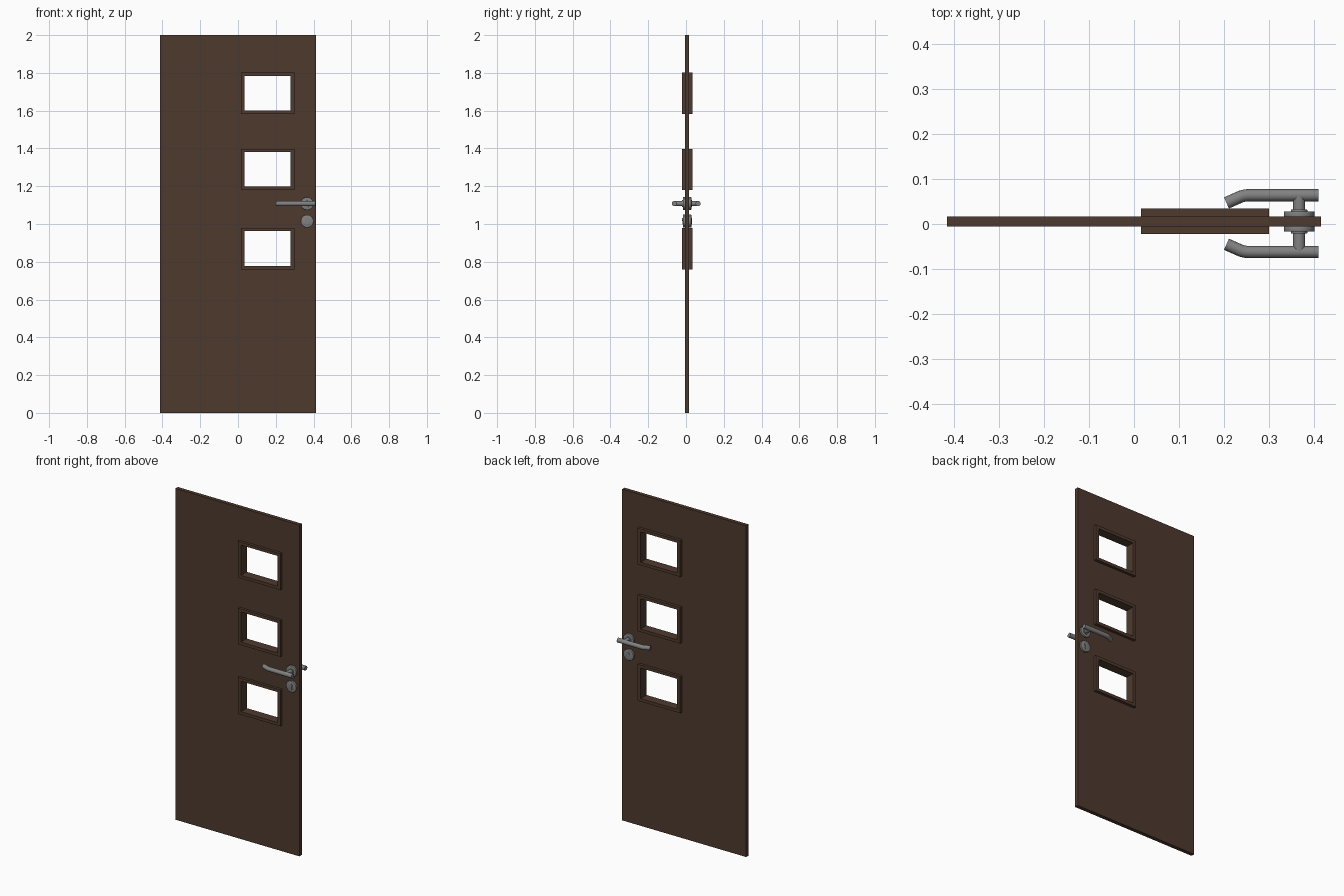
import bpy, bmesh, math
from mathutils import Matrix, Vector

if "Cube" in bpy.data.objects:
    bpy.data.objects.remove(bpy.data.objects["Cube"])


def material(name, rgb):
    m = bpy.data.materials.new(name)
    m.diffuse_color = (*rgb, 1)
    m.use_nodes = True
    m.node_tree.nodes["Principled BSDF"].inputs["Base Color"].default_value = m.diffuse_color
    return m


WOOD = material("dark brown wood", (0.076, 0.042, 0.027))
METAL = material("grey metal", (0.22, 0.22, 0.225))


def finish(bm, name, mat):
    bmesh.ops.recalc_face_normals(bm, faces=bm.faces)
    me = bpy.data.meshes.new(name)
    bm.to_mesh(me)
    bm.free()
    me.materials.append(mat)
    ob = bpy.data.objects.new(name, me)
    bpy.context.collection.objects.link(ob)
    return ob


def smooth(ob):
    bpy.ops.object.select_all(action='DESELECT')
    ob.select_set(True)
    bpy.context.view_layer.objects.active = ob
    bpy.ops.object.shade_smooth_by_angle(angle=math.radians(35))


def board(name, xs, zs, holes, y0, y1, mat):
    """Board from a grid of cells in XZ, leaving out the hole cells."""
    bm = bmesh.new()
    v = {(i, j): bm.verts.new((x, y0, z)) for i, x in enumerate(xs) for j, z in enumerate(zs)}
    for i in range(len(xs) - 1):
        for j in range(len(zs) - 1):
            if (i, j) not in holes:
                bm.faces.new((v[i, j], v[i + 1, j], v[i + 1, j + 1], v[i, j + 1]))
    ext = bmesh.ops.extrude_face_region(bm, geom=bm.faces[:], use_keep_orig=True)
    for e in ext["geom"]:
        if isinstance(e, bmesh.types.BMVert):
            e.co.y = y1
    return finish(bm, name, mat)


def disc(name, x, z, r, y0, y1, bevel=0.0):
    """Round part with its axis along y."""
    bm = bmesh.new()
    m = Matrix.Translation((x, (y0 + y1) / 2, z)) @ Matrix.Rotation(math.pi / 2, 4, 'X')
    bmesh.ops.create_cone(bm, cap_ends=True, segments=32, radius1=r, radius2=r,
                          depth=abs(y1 - y0), matrix=m)
    if bevel:
        edges = [e for e in bm.edges if abs(e.verts[0].co.y - e.verts[1].co.y) < 1e-6]
        bmesh.ops.bevel(bm, geom=edges, offset=bevel, segments=2, affect='EDGES', profile=0.5)
    smooth(finish(bm, name, METAL))


def rod(name, pts, r):
    """Round bar swept along a path."""
    cu = bpy.data.curves.new(name, 'CURVE')
    cu.dimensions = '3D'
    cu.bevel_depth, cu.bevel_resolution, cu.use_fill_caps = r, 6, True
    sp = cu.splines.new('POLY')
    sp.points.add(len(pts) - 1)
    for p, co in zip(sp.points, pts):
        p.co = (*co, 1)
    tmp = bpy.data.objects.new(name + "_path", cu)
    me = bpy.data.meshes.new_from_object(tmp)
    bpy.data.objects.remove(tmp)
    bm = bmesh.new()
    bm.from_mesh(me)
    bpy.data.meshes.remove(me)
    bmesh.ops.remove_doubles(bm, verts=bm.verts, dist=1e-5)
    bm_mat = finish(bm, name, METAL)
    smooth(bm_mat)


# Door leaf with three window openings
LEFT, RIGHT, RIM = 0.015, 0.299, 0.02
WINDOWS = [(0.76, 0.98), (1.18, 1.398), (1.583, 1.802)]
h = RIM / 2
zs = [0] + [z for a, b in WINDOWS for z in (a + h, b - h)] + [2]
board("door_leaf", [-0.414, LEFT + h, RIGHT - h, 0.414], zs,
      {(1, 1), (1, 3), (1, 5)}, -0.006, 0.017, WOOD)

# Raised window frames
for n, (a, b) in enumerate(WINDOWS):
    board(f"window_frame_{n + 1}", [LEFT, LEFT + RIM, RIGHT - RIM, RIGHT],
          [a, a + RIM - 0.002, b - RIM + 0.002, b], {(1, 1)}, -0.022, 0.034, WOOD)

# Handle and lock on both sides: s = direction, y = leaf surface, lever = lever axis
HX, HZ, LZ, R = 0.366, 1.108, 1.015, 0.0135
for side, s, y, lever in (("front", -1, -0.006, -0.062), ("back", 1, 0.017, 0.0637)):
    disc(f"{side}_handle_rose", HX, HZ, 0.034, y - s * 0.003, y + s * 0.011, 0.002)
    disc(f"{side}_handle_collar", HX, HZ, 0.018, y, y + s * 0.015, 0.001)
    disc(f"{side}_handle_neck", HX, HZ, R, y, lever)
    pts = [(0.409, lever, HZ)]
    for k in range(6):  # rounded bend towards the door
        a = math.radians(24) * k / 5
        pts.append((0.254 - 0.05 * math.sin(a), lever - s * 0.05 * (1 - math.cos(a)), HZ))
    x, yy, _ = pts[-1]
    pts.append((0.205, yy - s * (x - 0.205) * math.tan(math.radians(24)), HZ))
    rod(f"{side}_lever", pts, R)

    # Lock plate with a keyhole-shaped cylinder
    disc(f"{side}_lock_rose", HX, LZ, 0.034, y - s * 0.003, y + s * 0.011, 0.002)
    disc(f"{side}_lock_cylinder", HX, LZ + 0.009, 0.009, y, y + s * 0.014)
    board(f"{side}_lock_cylinder_tail", [HX - 0.005, HX + 0.005], [LZ - 0.018, LZ + 0.006],
          set(), y, y + s * 0.0135, METAL)
